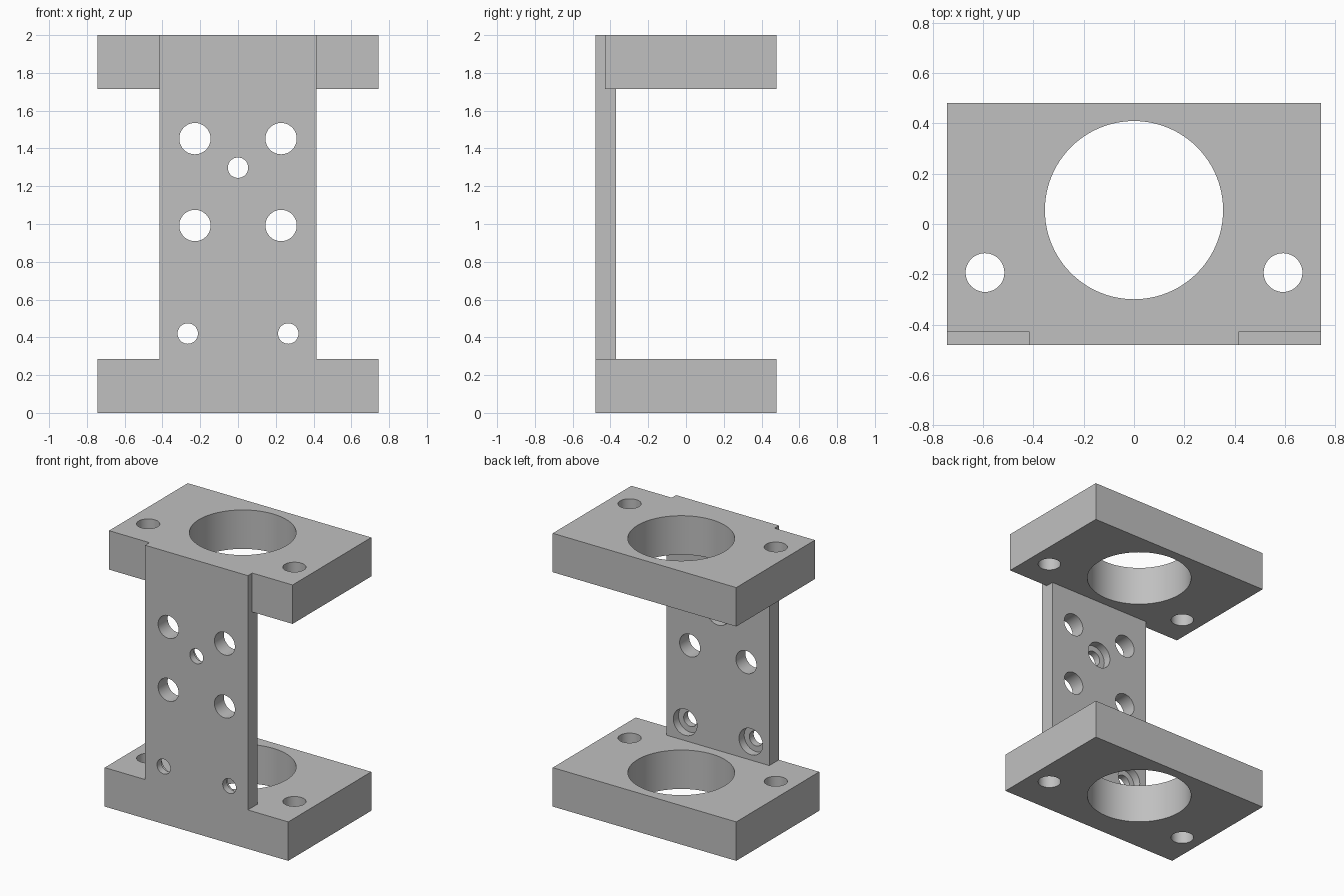
import bpy
import math

cube = bpy.data.objects.get("Cube")
if cube:
    bpy.data.objects.remove(cube, do_unlink=True)

# Main dimensions
HALF_W, HALF_D = 0.743, 0.48
HEIGHT, PLATE = 2.0, 0.285
COL_W, COL_BACK = 0.416, -0.37
NOTCH_Y = -0.43

grey = bpy.data.materials.new("plain grey")
grey.use_nodes = True
grey.diffuse_color = (0.53, 0.53, 0.53, 1)
grey.node_tree.nodes["Principled BSDF"].inputs["Base Color"].default_value = (0.53, 0.53, 0.53, 1)


def block(name, x, y, z):
    """Box between the given (low, high) ranges."""
    centre = [(r[0] + r[1]) / 2 for r in (x, y, z)]
    bpy.ops.mesh.primitive_cube_add(size=1, location=centre)
    ob = bpy.context.object
    ob.name = name
    ob.scale = [r[1] - r[0] for r in (x, y, z)]
    bpy.ops.object.transform_apply(location=True, rotation=True, scale=True)
    ob.data.materials.append(grey)
    return ob


def combine(target, tool, operation):
    """Apply a boolean and discard the tool."""
    tool.hide_render = True
    mod = target.modifiers.new("shape", 'BOOLEAN')
    mod.operation = operation
    mod.solver = 'EXACT'
    mod.object = tool
    bpy.context.view_layer.objects.active = target
    bpy.ops.object.modifier_apply(modifier=mod.name)
    bpy.data.objects.remove(tool, do_unlink=True)


def drill(target, location, radius, depth, sideways=False):
    """Round hole centred on location, along z or along y."""
    bpy.ops.mesh.primitive_cylinder_add(
        vertices=96 if radius > 0.2 else 48, radius=radius, depth=depth,
        location=location, rotation=(math.pi / 2 if sideways else 0, 0, 0))
    tool = bpy.context.object
    tool.data.materials.append(grey)
    combine(target, tool, 'DIFFERENCE')


# Base plate, upright web and top plate merged into one bracket
bracket = block("bracket", (-HALF_W, HALF_W), (-HALF_D, HALF_D), (0, PLATE))
web = block("web", (-COL_W, COL_W), (-HALF_D, COL_BACK), (PLATE / 2, HEIGHT))
top = block("top_plate", (-HALF_W, HALF_W), (NOTCH_Y, HALF_D), (HEIGHT - PLATE, HEIGHT))
combine(bracket, web, 'UNION')
combine(bracket, top, 'UNION')

# Large bores and bolt holes through both plates
for z in (PLATE / 2, HEIGHT - PLATE / 2):
    drill(bracket, (0, 0.055, z), 0.354, 0.5)
    for side in (-1, 1):
        drill(bracket, (side * 0.592, -0.193, z), 0.077, 0.5)

# Four plain holes through the web
web_mid = (COL_BACK - HALF_D) / 2
for side in (-1, 1):
    for z in (0.992, 1.452):
        drill(bracket, (side * 0.228, web_mid, z), 0.083, 0.3, True)

# Three small holes, counterbored from the back
for x, z in ((0, 1.298), (-0.266, 0.42), (0.266, 0.42)):
    drill(bracket, (x, web_mid, z), 0.054, 0.3, True)
    drill(bracket, (x, COL_BACK, z), 0.096, 0.12, True)

# Smooth bores with crisp edges
bpy.ops.object.select_all(action='DESELECT')
bracket.select_set(True)
bpy.context.view_layer.objects.active = bracket
bpy.ops.object.shade_smooth_by_angle(angle=math.radians(30))
